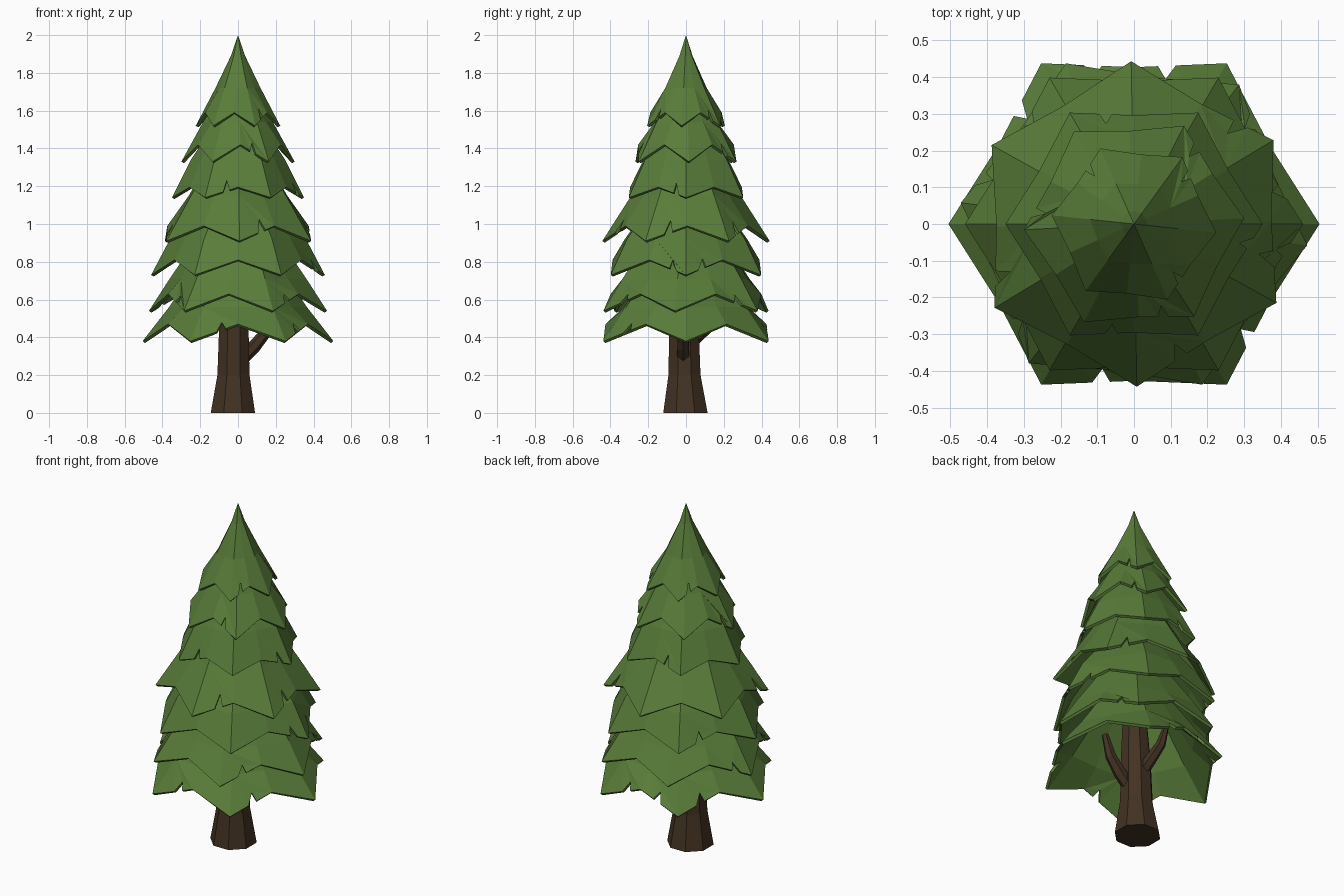
import bpy, bmesh, math
from mathutils import Vector

if "Cube" in bpy.data.objects:
    bpy.data.objects.remove(bpy.data.objects["Cube"])


def material(name, rgb):
    m = bpy.data.materials.new(name)
    m.diffuse_color = (*rgb, 1)
    m.use_nodes = True
    m.node_tree.nodes["Principled BSDF"].inputs["Base Color"].default_value = m.diffuse_color
    return m


GREEN = material("needle green", (0.098, 0.202, 0.041))
BROWN = material("bark brown", (0.055, 0.032, 0.016))


def finish(bm, name, mat):
    bmesh.ops.recalc_face_normals(bm, faces=bm.faces)
    me = bpy.data.meshes.new(name)
    bm.to_mesh(me)
    bm.free()
    ob = bpy.data.objects.new(name, me)
    bpy.context.collection.objects.link(ob)
    me.materials.append(mat)
    return ob


def tube(name, path, sides, mat, level=False):
    """Faceted tube through (point, radius) pairs; rings stand across the path."""
    bm = bmesh.new()
    rings = []
    for i, (p, r) in enumerate(path):
        a = Vector(path[max(i - 1, 0)][0])
        b = Vector(path[min(i + 1, len(path) - 1)][0])
        q = (b - a).to_track_quat('Z', 'Y')
        if level:
            q.identity()
        rings.append([bm.verts.new(Vector(p) + q @ Vector((
            r * math.cos(2 * math.pi * (k + .5) / sides),
            r * math.sin(2 * math.pi * (k + .5) / sides), 0))) for k in range(sides)])
    for lo, hi in zip(rings, rings[1:]):
        for k in range(sides):
            n = (k + 1) % sides
            bm.faces.new((lo[k], lo[n], hi[n], hi[k]))
    bm.faces.new(rings[0])
    bm.faces.new(rings[-1])
    return finish(bm, name, mat)


def tier(name, R, z, rise, rot, mid, top, notches, apex=None):
    """Six-pointed skirt: tips hang down, valleys between them are raised."""
    bm = bmesh.new()

    def ring(r, h, valley, lift):
        out = []
        for k in range(12):
            a = math.radians(rot + 30 * k)
            rr = r * (valley if k % 2 else 1)
            out.append(bm.verts.new((rr * math.cos(a), rr * math.sin(a),
                                     h + (lift if k % 2 else 0))))
        return out

    low = ring(R, z, 0.845, rise)
    midr = ring(*mid, 0.90, 0)
    topr = ring(*top, 0.89, 0)
    for k in range(12):
        n = (k + 1) % 12
        edge = [low[k]]
        if k in notches:  # small torn V cut in the hem
            a, b = low[k].co, low[n].co
            up = (midr[k].co + midr[n].co) / 2
            t = 0.35 + 0.1 * (k % 3)
            edge += [bm.verts.new(a.lerp(b, t)),
                     bm.verts.new(a.lerp(b, t + .12).lerp(up, .33)),
                     bm.verts.new(a.lerp(b, t + .19))]
        bm.faces.new(edge + [low[n], midr[n], midr[k]])
        bm.faces.new((midr[k], midr[n], topr[n], topr[k]))
    if apex:
        tip = bm.verts.new((0, 0, apex))
        for k in range(12):
            bm.faces.new((topr[k], topr[(k + 1) % 12], tip))
    bm.normal_update()
    ngons = [f for f in bm.faces if len(f.verts) > 4]
    bmesh.ops.triangulate(bm, faces=ngons, ngon_method='EAR_CLIP')
    ob = finish(bm, name, GREEN)
    # make sure the outside faces outward, then thicken inward
    if sum((p.normal.dot(p.center * Vector((1, 1, 0))) for p in ob.data.polygons)) < 0:
        ob.data.flip_normals()
    s = ob.modifiers.new("thickness", 'SOLIDIFY')
    s.thickness = 0.016
    s.offset = -1
    return ob


# foliage tiers, bottom to top
TIERS = [
    (.505, .38, .09, 0, (.365, .56), (.20, .80), {2, 3, 4, 8, 10}),
    (.475, .54, .09, -7, (.365, .71), (.20, .95), {1, 5, 7, 10}),
    (.460, .73, .08, 0, (.360, .92), (.18, 1.15), {0, 4, 11}),
    (.443, .91, .08, 31, (.290, 1.15), (.14, 1.38), {0, 5, 8, 10}),
    (.350, 1.14, .055, 0, (.250, 1.34), (.11, 1.55), {3, 8, 11}),
    (.300, 1.33, .09, 3, (.185, 1.54), (.07, 1.72), {1, 5, 9}),
    (.225, 1.52, .07, -6, (.120, 1.72), (.038, 1.89), {1, 4, 10}, 2.0),
]
for i, t in enumerate(TIERS):
    tier(f"foliage_tier_{i + 1}", *t)

# trunk with flared foot, leaning slightly off centre
tube("trunk", [((-.027, -.003, 0), .127), ((-.024, -.008, .2), .092),
               ((-.022, -.011, .46), .084), ((0, 0, .9), .055)], 8, BROWN, level=True)

# two bent branches under the lowest tier
tube("branch_right", [((.02, -.015, .29), .038), ((.085, -.015, .35), .035),
                      ((.15, -.015, .43), .03), ((.19, -.015, .55), .018)], 6, BROWN)
tube("branch_back", [((-.03, .03, .38), .036), ((-.04, .10, .44), .032),
                     ((-.05, .165, .50), .027), ((-.055, .20, .59), .016)], 6, BROWN)
